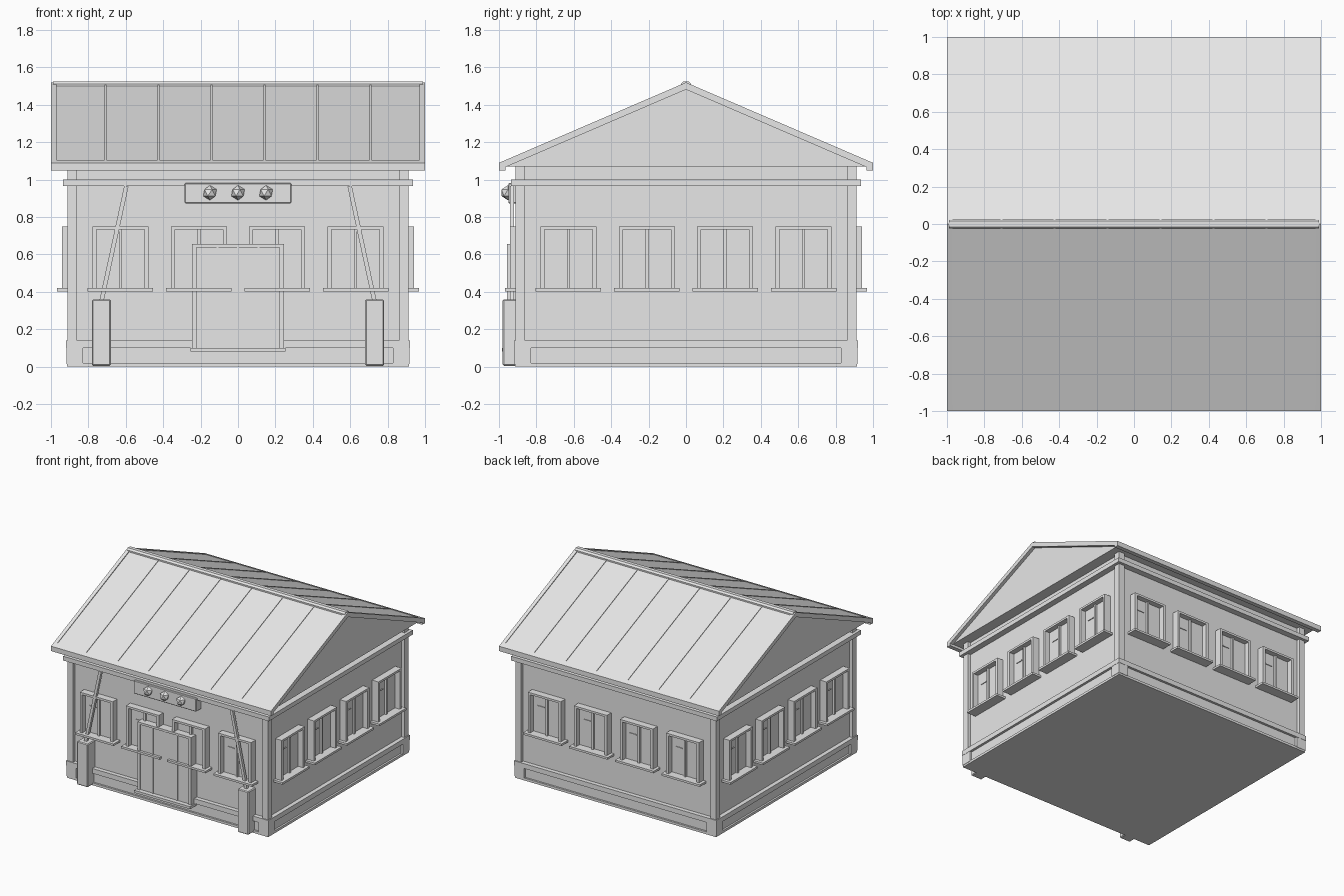
import bpy, bmesh
from math import pi
from mathutils import Matrix, Vector

if "Cube" in bpy.data.objects:
    bpy.data.objects.remove(bpy.data.objects["Cube"])

grey = bpy.data.materials.new("plain_grey")
grey.use_nodes = True
grey.diffuse_color = (0.8, 0.8, 0.8, 1)
grey.node_tree.nodes["Principled BSDF"].inputs["Base Color"].default_value = (0.8, 0.8, 0.8, 1)


def finish(name, bm, bevel=0):
    bmesh.ops.recalc_face_normals(bm, faces=bm.faces)
    mesh = bpy.data.meshes.new(name)
    bm.to_mesh(mesh)
    bm.free()
    mesh.materials.append(grey)
    ob = bpy.data.objects.new(name, mesh)
    bpy.context.collection.objects.link(ob)
    if bevel:
        mod = ob.modifiers.new("edge", "BEVEL")
        mod.width, mod.segments = bevel, 1
    return ob


def add_box(bm, x, y, z):
    """Each argument is a (low, high) range."""
    mid = Vector([(a + b) / 2 for a, b in (x, y, z)])
    size = [b - a for a, b in (x, y, z)]
    m = Matrix.Translation(mid) @ Matrix.Diagonal((*size, 1))
    bmesh.ops.create_cube(bm, size=1, matrix=m)


def boxes(name, ranges, bevel=0):
    bm = bmesh.new()
    for r in ranges:
        add_box(bm, *r)
    return finish(name, bm, bevel)


def extrude_x(name, profile, x0, x1):
    """Extrude a y-z outline along x."""
    bm = bmesh.new()
    face = bm.faces.new([bm.verts.new((x0, y, z)) for y, z in profile])
    new = bmesh.ops.extrude_face_region(bm, geom=[face])["geom"]
    bmesh.ops.translate(bm, vec=(x1 - x0, 0, 0),
                        verts=[v for v in new if isinstance(v, bmesh.types.BMVert)])
    return finish(name, bm)


def both(r):
    return (-r, r)


def chevron(half, eave, peak, thick):
    return [(-half, eave), (0, peak), (half, eave),
            (half, eave - thick), (0, peak - thick), (-half, eave - thick)]


# Body and plinth
boxes("wall_body", [(both(.885), both(.885), (.08, 1.08))])
boxes("base_slab", [(both(.915), both(.915), (0, .02))])
boxes("plinth", [(both(.9), both(.9), (.02, .1))])
boxes("lower_trim", [(both(.92), both(.92), (.1, .14))])
boxes("upper_trim", [(both(.935), both(.935), (.965, 1.0))])

# Corner posts and footing blocks
for sx, side in ((-1, "right"), (1, "left")):
    for sy, end in ((-1, "front"), (1, "back")):
        def span(s, a, b):
            return tuple(sorted((s * a, s * b)))
        boxes(f"{end}_{side}_post", [(span(sx, .86, .912), span(sy, .86, .912), (.1, 1.08))])
        boxes(f"{end}_{side}_footing", [(span(sx, .83, .918), span(sy, .83, .918), (.015, .1))])

# Windows: four on each side
sides = ("front", "left", "back", "right")
for i, side in enumerate(sides):
    turn = Matrix.Rotation(i * pi / 2, 4, "Z")
    for n in range(4):
        c = (n - 1.5) * .419
        ob = boxes(f"{side}_window_{n + 1}", [
            ((c - .15, c - .128), (-.942, -.87), (.415, .75)),
            ((c + .128, c + .15), (-.942, -.87), (.415, .75)),
            ((c - .128, c + .128), (-.942, -.87), (.733, .75)),
            ((c - .128, c + .128), (-.898, -.87), (.415, .733)),
            ((c - .008, c + .008), (-.915, -.87), (.415, .733)),
            ((c - .09, c - .03), (-.904, -.89), (.635, .641)),
            ((c - .175, c + .175), (-.968, -.87), (.403, .42))])
        ob.data.transform(turn)

# Double door with frame and threshold
boxes("door_leaves", [((-.222, -.004), (-.947, -.87), (.1, .637)),
                      ((.004, .222), (-.947, -.87), (.1, .637))])
boxes("door_frame", [((-.245, -.222), (-.957, -.87), (.1, .655)),
                     ((.222, .245), (-.957, -.87), (.1, .655)),
                     ((-.222, .222), (-.957, -.87), (.637, .655))])
boxes("door_stiles", [((x - .006, x + .006), (-.953, -.94), (.1, .637)) for x in (-.11, 0, .11)])
boxes("threshold", [(both(.255), (-.985, -.87), (.08, .1))])

# Sign board with three faceted knobs
boxes("front_board", [(both(.285), (-.95, -.87), (.873, .982))], .005)
for n, x in enumerate((-.15, 0, .15)):
    bm = bmesh.new()
    bmesh.ops.create_icosphere(bm, subdivisions=1, radius=.04, matrix=Matrix.Translation((x, -.952, .93)))
    finish(f"board_knob_{n + 1}", bm)

# Front pillars with leaning poles
for s, side in ((-1, "right"), (1, "left")):
    boxes(f"{side}_pillar", [((s * .73 - .05, s * .73 + .05), (-.98, -.88), (.005, .36))], .006)
    low, high = Vector((s * .73, -.93, .35)), Vector((s * .597, -.93, .965))
    axis = high - low
    bm = bmesh.new()
    add_box(bm, both(.0115), both(.0115), both(axis.length / 2))
    tilt = Vector((0, 0, 1)).rotation_difference(axis).to_matrix().to_4x4()
    bm.transform(Matrix.Translation((low + high) / 2) @ tilt)
    finish(f"{side}_leaning_pole", bm)

# Roof with edge boards, seams and ridge cap
extrude_x("roof", [(-.975, 1.07), (.975, 1.07), (.975, 1.096), (0, 1.512), (-.975, 1.096)], -.972, .972)
for s, side in ((-1, "right"), (1, "left")):
    extrude_x(f"{side}_rake_board", chevron(1, 1.09, 1.52, .038), s * .97, s)
for s, end in ((-1, "front"), (1, "back")):
    extrude_x(f"{end}_eave_board", [(s, 1.05), (s, 1.09), (s * .965, 1.105), (s * .965, 1.05)], -1, 1)
for n in range(6):
    x = (n - 2.5) * .283
    extrude_x(f"roof_seam_{n + 1}", chevron(.97, 1.103, 1.517, .02), x - .005, x + .005)
extrude_x("ridge_cap", [(-.028, 1.495), (-.028, 1.512), (-.015, 1.525), (.015, 1.525),
                        (.028, 1.512), (.028, 1.495)], -.99, .99)
